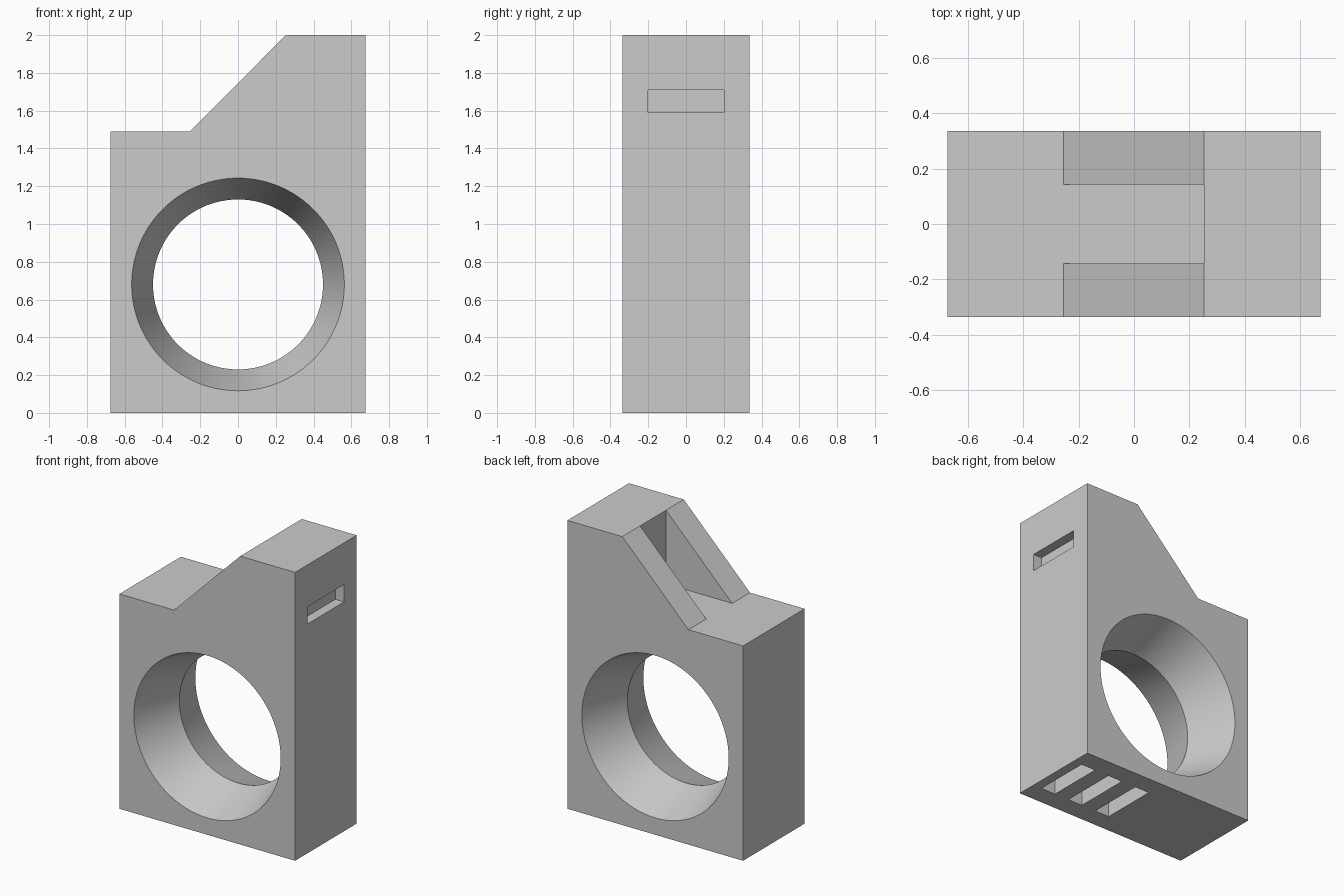
import bpy, bmesh
from math import sin, cos, tau, radians

HX, HY = 0.674, 0.337        # half width and half depth
STEP, TOP = 1.49, 2.0        # heights of the low and high shoulders
HOLE_Z, WAIST, RIM = 0.68, 0.45, 0.563

cube = bpy.data.objects.get("Cube")
if cube:
    bpy.data.objects.remove(cube, do_unlink=True)

grey = bpy.data.materials.new("plain grey")
grey.use_nodes = True
colour = (0.6, 0.6, 0.6, 1)
grey.diffuse_color = colour
grey.node_tree.nodes["Principled BSDF"].inputs["Base Color"].default_value = colour


def loft(name, rings):
    """Join rings of points into a closed solid."""
    bm = bmesh.new()
    loops = [[bm.verts.new(p) for p in ring] for ring in rings]
    n = len(loops[0])
    for a, b in zip(loops, loops[1:]):
        for i in range(n):
            j = (i + 1) % n
            bm.faces.new((a[i], a[j], b[j], b[i]))
    bm.faces.new(loops[0])
    bm.faces.new(loops[-1])
    bmesh.ops.recalc_face_normals(bm, faces=bm.faces[:])
    mesh = bpy.data.meshes.new(name)
    bm.to_mesh(mesh)
    bm.free()
    mesh.materials.append(grey)
    obj = bpy.data.objects.new(name, mesh)
    bpy.context.collection.objects.link(obj)
    return obj


def box(name, x0, x1, half_y, z0, z1):
    outline = [(x0, z0), (x1, z0), (x1, z1), (x0, z1)]
    return loft(name, [[(x, y, z) for x, z in outline] for y in (-half_y, half_y)])


# Block with a low shoulder, a sloping shoulder and a high shoulder
profile = [(-HX, 0), (HX, 0), (HX, TOP), (0.253, TOP), (-0.255, STEP), (-HX, STEP)]
body = loft("bracket_body", [[(x, y, z) for x, z in profile] for y in (-HY, HY)])

# Round opening that narrows to a waist halfway through
reach = 0.4
flare = WAIST + (RIM - WAIST) * reach / HY
angles = [tau * i / 128 for i in range(128)]
cutters = [loft("opening_cutter", [
    [(r * cos(a), y, HOLE_Z + r * sin(a)) for a in angles]
    for y, r in ((-reach, flare), (0, WAIST), (reach, flare))])]

# Gap that leaves two sloping ribs
cutters.append(box("rib_gap_cutter", -0.4, 0.253, 0.142, STEP, TOP + 0.1))

# Shallow slot in the tall side
cutters.append(box("side_slot_cutter", HX - 0.067, HX + 0.1, 0.2, 1.59, 1.71))

# Three slots in the underside
for i in range(3):
    right = 0.607 - 0.225 * i
    cutters.append(box("base_slot_cutter", right - 0.112, right, 0.2, -0.1, 0.11))

bpy.ops.object.select_all(action="DESELECT")
bpy.context.view_layer.objects.active = body
body.select_set(True)
for cutter in cutters:
    cutter.hide_render = True
    mod = body.modifiers.new(cutter.name, "BOOLEAN")
    mod.operation = "DIFFERENCE"
    mod.solver = "EXACT"
    mod.object = cutter
    bpy.ops.object.modifier_apply(modifier=mod.name)
    bpy.data.objects.remove(cutter, do_unlink=True)

# Smooth opening with crisp rims and waist
bpy.ops.object.shade_smooth_by_angle(angle=radians(15))
